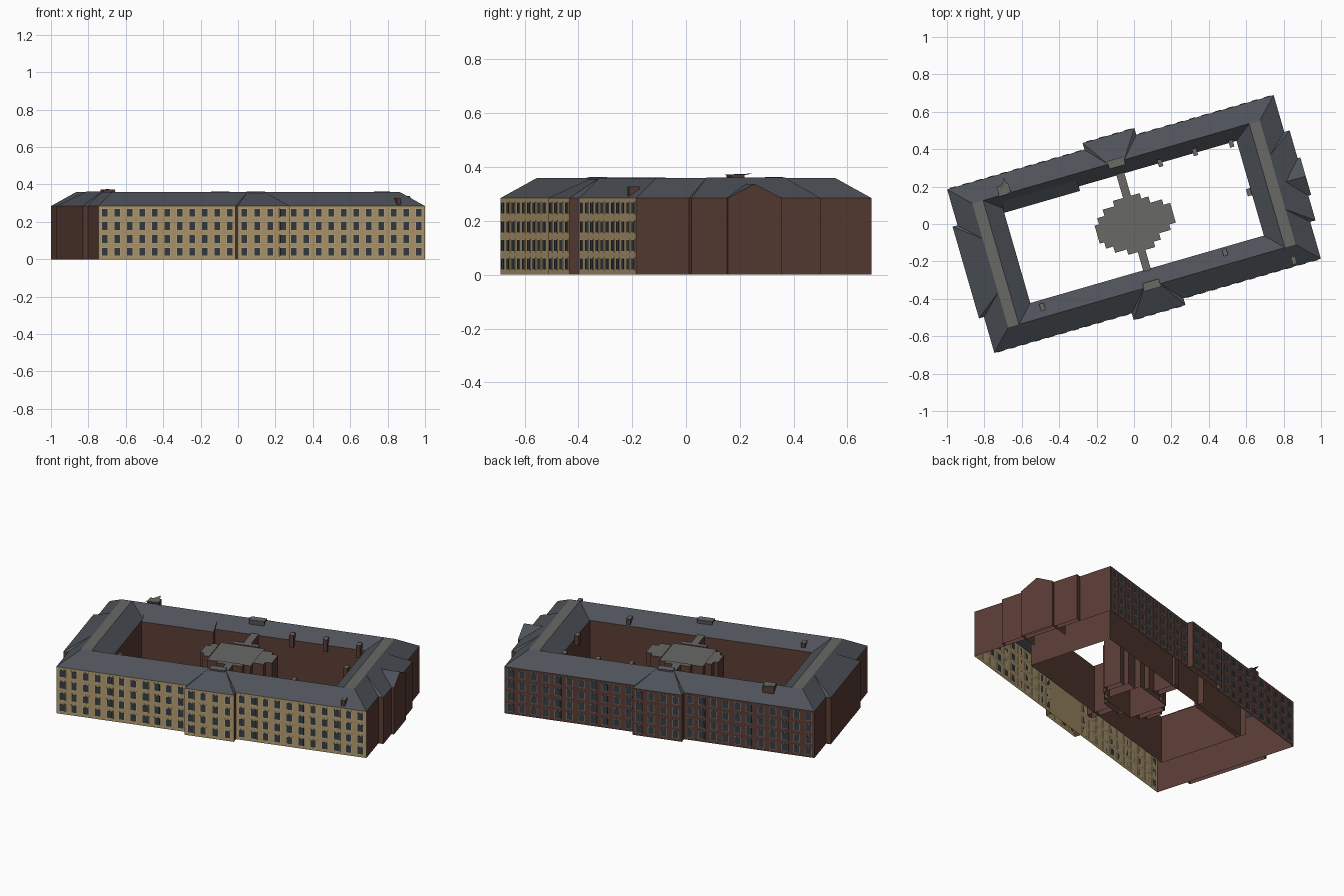
import bpy, bmesh, math
from mathutils import Matrix

if "Cube" in bpy.data.objects:
    bpy.data.objects.remove(bpy.data.objects["Cube"])

TURN = Matrix.Rotation(math.radians(16.1), 4, 'Z')   # whole plan is turned on the site
EAVE, RIDGE = 0.285, 0.36
U, V = 0.9085, 0.455                                 # half length and half depth


def material(name, rgb):
    m = bpy.data.materials.new(name)
    m.diffuse_color = (*rgb, 1)
    m.use_nodes = True
    m.node_tree.nodes["Principled BSDF"].inputs["Base Color"].default_value = m.diffuse_color
    return m


MATS = [material("stone", (0.45, 0.33, 0.16)), material("brick", (0.10, 0.045, 0.035)),
        material("slate", (0.075, 0.085, 0.10)), material("flat_roof", (0.14, 0.14, 0.13)),
        material("glass", (0.035, 0.045, 0.055)), material("pale_trim", (0.50, 0.40, 0.23)),
        material("grey_trim", (0.16, 0.13, 0.12))]
STONE, BRICK, SLATE, FLAT, GLASS, TRIM, GREY_TRIM = range(7)


def mesh(name, verts, faces, mats, local=Matrix()):
    me = bpy.data.meshes.new(name)
    me.from_pydata([TURN @ local @ Matrix.Translation(v).to_translation() for v in verts], [], faces)
    for m in MATS:
        me.materials.append(m)
    for p, k in zip(me.polygons, mats):
        p.material_index = k
    bm = bmesh.new()
    bm.from_mesh(me)
    bmesh.ops.recalc_face_normals(bm, faces=bm.faces)
    bm.to_mesh(me)
    bm.free()
    ob = bpy.data.objects.new(name, me)
    bpy.context.collection.objects.link(ob)
    return ob


def boxes(name, items, side, top):
    """Many open-bottomed boxes (u0, u1, v0, v1, z0, z1) in one object."""
    verts, faces, mats = [], [], []
    for u0, u1, v0, v1, z0, z1 in items:
        n = len(verts)
        verts += [(u, v, z) for z in (z0, z1) for u, v in ((u0, v0), (u1, v0), (u1, v1), (u0, v1))]
        faces += [(n + i, n + (i + 1) % 4, n + 4 + (i + 1) % 4, n + 4 + i) for i in range(4)]
        faces.append((n + 4, n + 5, n + 6, n + 7))
        mats += [side] * 4 + [top]
    return mesh(name, verts, faces, mats)


# four wings around the courtyard: lofted rectangles from outer foot to inner foot
def rect(u, v0, v1, z):
    return [(-u, v0, z), (u, v0, z), (u, v1, z), (-u, v1, z)]


rings = [rect(U, -V, V, 0), rect(U, -V, V, EAVE), rect(0.80, -0.345, 0.345, RIDGE),
         rect(0.74, -0.345, 0.345, RIDGE), rect(0.65, -0.252, 0.275, 0.295),
         rect(0.65, -0.252, 0.275, 0)]
ring_mats = [BRICK, SLATE, FLAT, SLATE, BRICK]
faces, mats = [], []
for r in range(5):
    for i in range(4):
        j = (i + 1) % 4
        if r == 2 and i in (0, 2):       # long wings have a sharp ridge
            continue
        a, b = r * 4, r * 4 + 4
        f = [a + i, a + j, b + j, b + i]
        if r == 3 and i in (0, 2):       # carry the ridge past the flat strips
            f = [a + i, a - 4 + i, a - 4 + j, a + j, b + j, b + i][0:1] + [a + j, b + j, b + i]
        if r == 1 and i in (0, 2):
            f = [a + i, a + j, b + j, b + 4 + j, b + 4 + i, b + i]
        faces.append(f)
        mats.append(STONE if (r, i) == (0, 0) else ring_mats[r])
mesh("wings", [p for ring in rings for p in ring], faces, mats)


# projecting hipped pavilion on each side
def pavilion(name, angle, wall, out, hw, ridge, rw, front):
    v = [(-hw, wall, 0), (-hw, out, 0), (hw, out, 0), (hw, wall, 0),
         (-hw, wall, EAVE), (-hw, out, EAVE), (hw, out, EAVE), (hw, wall, EAVE),
         (-rw, ridge, RIDGE + 0.002), (rw, ridge, RIDGE + 0.002)]
    f = [(0, 1, 5, 4), (1, 2, 6, 5), (2, 3, 7, 6), (5, 6, 9, 8), (4, 5, 8), (6, 7, 9)]
    mesh(name, v, f, [BRICK, front, BRICK, SLATE, SLATE, SLATE],
         Matrix.Rotation(math.radians(angle), 4, 'Z'))


pavilion("front_pavilion", 180, V, 0.492, 0.144, 0.345, 0.045, STONE)
pavilion("back_pavilion", 0, V, 0.492, 0.144, 0.345, 0.045, BRICK)
pavilion("left_pavilion", 90, U, 0.936, 0.255, 0.80, 0.15, BRICK)
pavilion("right_pavilion", -90, U, 0.938, 0.25, 0.80, 0.15, BRICK)
boxes("pavilion_roof_caps", [(-0.045, 0.045, s * 0.34 - 0.022, s * 0.34 + 0.022, 0.335, 0.363)
                             for s in (-1, 1)], SLATE, FLAT)

# central gable on the right side
prof = [(-0.113, 0), (0.095, 0), (0.095, EAVE), (-0.009, 0.338), (-0.113, EAVE)]
gv = [(u, v, z) for u in (0.82, 0.953) for v, z in prof]
mesh("right_gable", gv, [(5, 6, 7, 8, 9), (1, 6, 7, 2), (2, 7, 8, 3), (3, 8, 9, 4), (4, 9, 5, 0)],
     [BRICK, BRICK, SLATE, SLATE, BRICK])

# thickened left half of the back wing, facing the courtyard
mesh("courtyard_bay",
     [(u, v, z) for u in (-0.65, -0.228) for v, z in ((0.25, 0), (0.25, 0.288), (0.31, 0.334), (0.31, 0))],
     [(0, 4, 5, 1), (1, 5, 6, 2), (4, 7, 6, 5), (0, 1, 2, 3)], [BRICK, SLATE, BRICK, BRICK])


# windows: four floors along the front and back, with raised surrounds
def window_cells(w, h, proud, sign):
    cells = []
    for u0, u1, n, face in ((-U, -0.144, 11, V), (-0.144, 0.144, 4, 0.492), (0.144, U, 11, V)):
        for k in range(n):
            u = u0 + (u1 - u0) * (k + 0.5) / n
            v0, v1 = sorted((sign * (face - 0.004), sign * (face + proud)))
            cells += [(u - w / 2, u + w / 2, v0, v1, z - h / 2, z + h / 2)
                      for z in (0.04, 0.108, 0.178, 0.248)]
    return cells


for label, sign, trim in (("front", -1, TRIM), ("back", 1, GREY_TRIM)):
    boxes(label + "_window_surrounds", window_cells(0.041, 0.050, 0.0015, sign), trim, trim)
    boxes(label + "_windows", window_cells(0.031, 0.041, 0.003, sign), GLASS, GLASS)

# stepped building in the courtyard with links to the wings
boxes("courtyard_core", [(-0.14, 0.115, -0.12, 0.12, 0, 0.295)], BRICK, FLAT)
boxes("courtyard_steps", [(-0.18, -0.14, -0.085, 0.085, 0, 0.30), (-0.205, -0.18, -0.05, 0.05, 0, 0.30),
                          (0.115, 0.18, -0.085, 0.085, 0, 0.30), (0.18, 0.217, -0.055, 0.055, 0, 0.30),
                          (-0.075, 0.075, 0.12, 0.15, 0, 0.30), (-0.075, 0.075, -0.15, -0.12, 0, 0.30)],
      BRICK, FLAT)
boxes("courtyard_links", [(-0.018, 0.026, 0.15, 0.29, 0, 0.30), (-0.022, 0.02, -0.30, -0.15, 0, 0.30)],
      BRICK, FLAT)

# chimneys and small roof houses, placed by (x, y) seen from above
spots = [(0.14, 0.326, 0.335), (0.326, 0.385, 0.335), (0.52, 0.43, 0.335), (0.486, -0.15, 0.335),
         (-0.49, -0.444, 0.335), (0.615, 0.17, 0.32), (0.855, -0.195, 0.328)]
inv = TURN.inverted()
chimneys = []
for x, y, z in spots:
    p = inv @ Matrix.Translation((x, y, 0)).to_translation()
    chimneys.append((p.x - 0.012, p.x + 0.012, p.y - 0.02, p.y + 0.02, 0.26, z))
boxes("chimneys", chimneys, BRICK, FLAT)
boxes("stair_house", [(-0.65, -0.585, 0.345, 0.395, 0.30, 0.372)], BRICK, FLAT)
mesh("stair_house_roof", [(-0.66, 0.34, 0.372), (-0.58, 0.34, 0.36), (-0.60, 0.43, 0.376)],
     [(0, 1, 2)], [FLAT])
